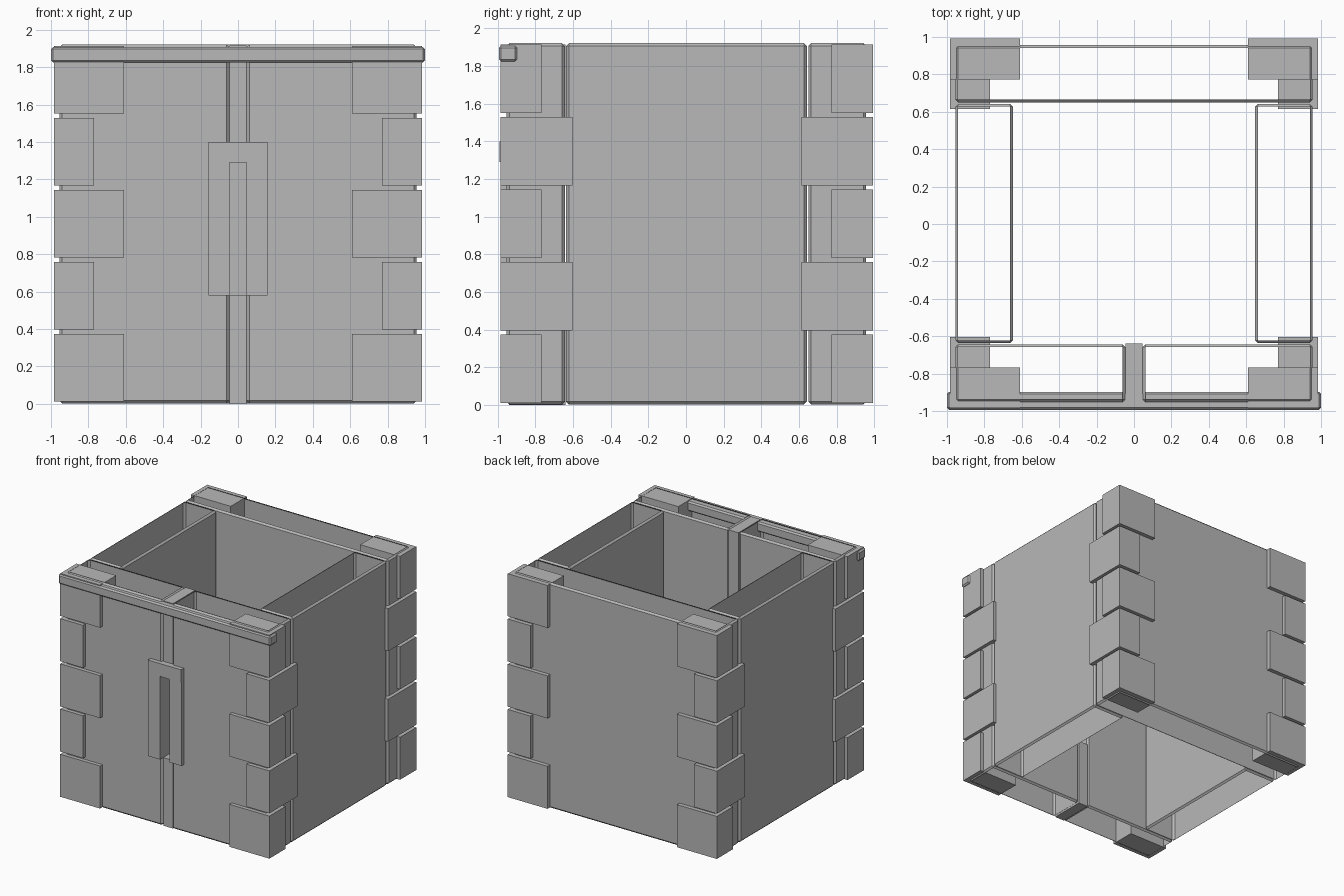
import bpy, bmesh

if "Cube" in bpy.data.objects:
    bpy.data.objects.remove(bpy.data.objects["Cube"])

stone = bpy.data.materials.new("grey stone")
stone.diffuse_color = (0.48, 0.48, 0.48, 1)
stone.use_nodes = True
stone.node_tree.nodes["Principled BSDF"].inputs["Base Color"].default_value = stone.diffuse_color


def box(name, x, y, z, bevel=0.0, hollow=False):
    """Box from (min, max) ranges; optional chamfer; hollow drops top and bottom."""
    bm = bmesh.new()
    bmesh.ops.create_cube(bm, size=1)
    for v in bm.verts:
        for i, (lo, hi) in enumerate((x, y, z)):
            v.co[i] = lo if v.co[i] < 0 else hi
    if bevel:
        bmesh.ops.bevel(bm, geom=bm.edges[:], offset=bevel, segments=1,
                        profile=0.5, affect='EDGES')
    bm.normal_update()
    if hollow:
        caps = [f for f in bm.faces if abs(f.normal.z) > 0.9]
        bmesh.ops.delete(bm, geom=caps, context='FACES')
    mesh = bpy.data.meshes.new(name)
    bm.to_mesh(mesh)
    bm.free()
    mesh.materials.append(stone)
    obj = bpy.data.objects.new(name, mesh)
    bpy.context.collection.objects.link(obj)
    return obj


def span(a, b, side):
    """Range mirrored to the given side."""
    return tuple(sorted((a * side, b * side)))


HEIGHT = (0.003, 1.922)
CHAMFER = 0.015

# Hollow wall panels, open at top and bottom
box("back_wall", (-0.955, 0.955), (0.65, 0.957), HEIGHT, CHAMFER, True)
for side, label in ((-1, "left"), (1, "right")):
    box(label + "_wall", span(0.648, 0.955, side), (-0.637, 0.642),
        HEIGHT, CHAMFER, True)
    box(label + "_front_wall", span(0.046, 0.955, side), (-0.953, -0.643),
        HEIGHT, CHAMFER, True)

# Alternating corner stones: wide along the front/back, then along the sides
for side, label in ((-1, "left"), (1, "right")):
    for i in range(5):
        z = (0.012 + 0.385 * i, 0.374 + 0.385 * i)
        wide = i % 2 == 0
        x = span(0.61 if wide else 0.77, 0.985, side)
        box(f"{label}_front_corner_stone_{i}", x,
            (-0.985, -0.767 if wide else -0.604), z)
        box(f"{label}_back_corner_stone_{i}", x,
            (0.773 if wide else 0.614, 0.992), z)

# Filler between the front panels, leaving the slit open
box("lower_filler", (-0.046, 0.046), (-0.94, -0.64), (0.0, 0.58))
box("upper_filler", (-0.046, 0.046), (-0.94, -0.64), (1.29, 1.915))

# Raised slit surround
box("slit_head", (-0.157, 0.157), (-0.99, -0.94), (1.29, 1.40))
for side, label in ((-1, "left"), (1, "right")):
    box(label + "_slit_jamb", span(0.046, 0.157, side), (-0.985, -0.94),
        (0.58, 1.29))

# Moulding along the top of the front
box("front_moulding", (-1.0, 1.0), (-0.994, -0.897), (1.824, 1.908), 0.012)
